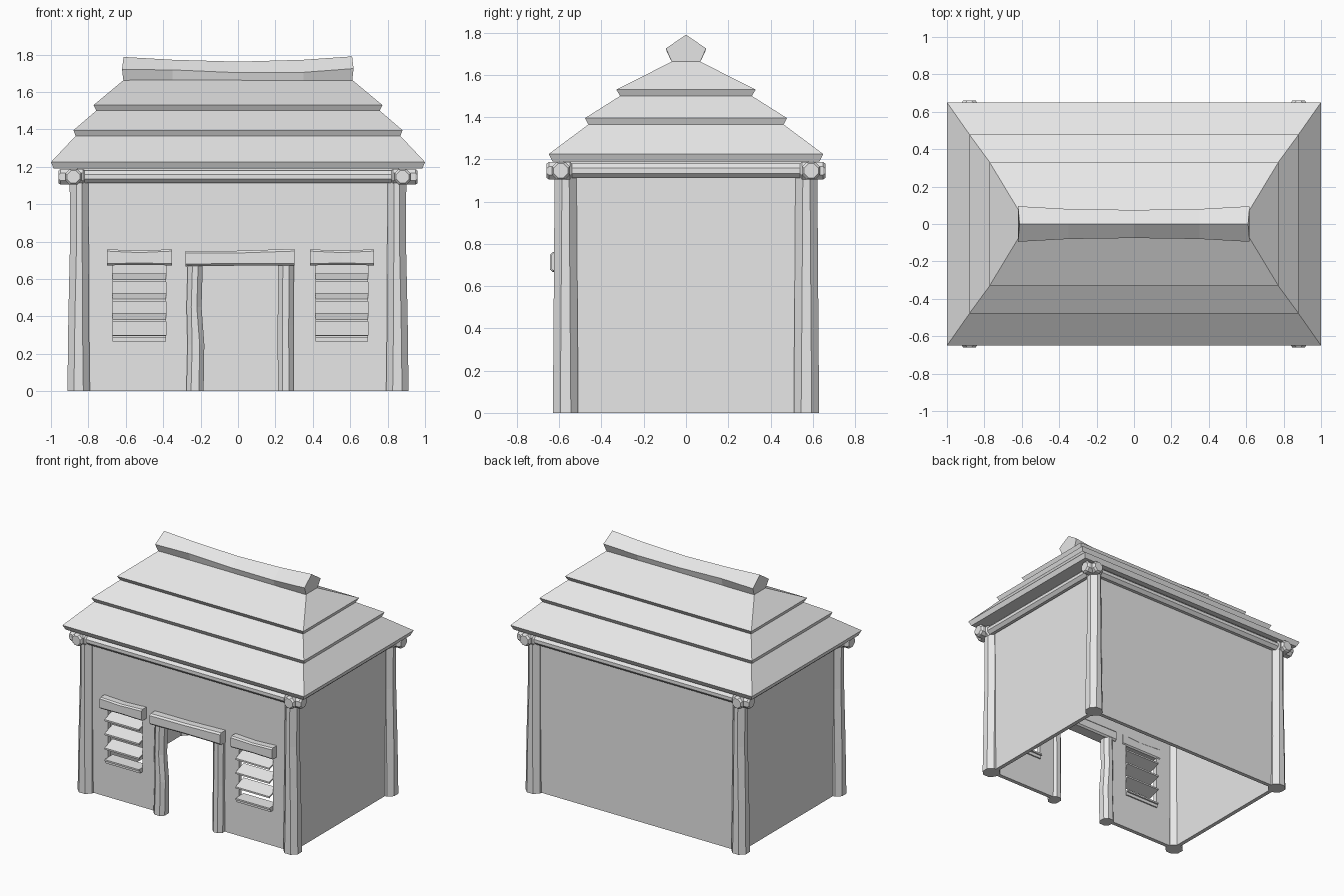
import bpy, bmesh

old = bpy.data.objects.get("Cube")
if old:
    bpy.data.objects.remove(old, do_unlink=True)

grey = bpy.data.materials.new("plain_grey")
grey.use_nodes = True
grey.diffuse_color = (0.8, 0.8, 0.8, 1)
grey.node_tree.nodes["Principled BSDF"].inputs["Base Color"].default_value = (0.8, 0.8, 0.8, 1)


def loft(name, rings):
    """Skin a list of equal-length point rings and cap both ends."""
    bm = bmesh.new()
    loops = [[bm.verts.new(p) for p in ring] for ring in rings]
    n = len(loops[0])
    for a, b in zip(loops, loops[1:]):
        for i in range(n):
            j = (i + 1) % n
            bm.faces.new((a[i], a[j], b[j], b[i]))
    bm.faces.new(loops[0])
    bm.faces.new(loops[-1])
    bmesh.ops.recalc_face_normals(bm, faces=bm.faces)
    mesh = bpy.data.meshes.new(name)
    bm.to_mesh(mesh)
    bm.free()
    mesh.materials.append(grey)
    obj = bpy.data.objects.new(name, mesh)
    bpy.context.scene.collection.objects.link(obj)
    return obj


def rect(hx, hy, z):
    return [(-hx, -hy, z), (hx, -hy, z), (hx, hy, z), (-hx, hy, z)]


def box(name, x0, x1, y0, y1, z0, z1):
    return loft(name, [[(x0, y0, z), (x1, y0, z), (x1, y1, z), (x0, y1, z)] for z in (z0, z1)])


def log(name, axis, stations, cut):
    """Chamfered timber; each station is (position, u, v, half_u, half_v)."""
    rings = []
    for t, u, v, a, b in stations:
        outline = [(a, b - cut), (a - cut, b), (cut - a, b), (-a, b - cut),
                   (-a, cut - b), (cut - a, -b), (a - cut, -b), (a, cut - b)]
        ring = []
        for du, dv in outline:
            p, q = u + du, v + dv
            ring.append({"x": (t, p, q), "y": (p, t, q), "z": (p, q, t)}[axis])
        rings.append(ring)
    return loft(name, rings)


# Hollow walls with door and window openings, open underneath
WX, WY = 0.86, 0.58
WINDOWS = {"right": (-0.67, -0.385), "left": (0.415, 0.695)}
walls = box("walls", -WX, WX, -WY, WY, 0, 1.195)
cutters = [box("room_cutter", 0.03 - WX, WX - 0.03, 0.03 - WY, WY - 0.03, -0.2, 1.4),
           box("door_cutter", -0.23, 0.255, -0.8, -0.4, -0.1, 0.71)]
for x0, x1 in WINDOWS.values():
    cutters.append(box("window_cutter", x0, x1, -0.8, -0.4, 0.28, 0.69))
bpy.context.view_layer.objects.active = walls
for cutter in cutters:
    cutter.hide_render = True
    mod = walls.modifiers.new("opening", "BOOLEAN")
    mod.operation = "DIFFERENCE"
    mod.solver = "EXACT"
    mod.object = cutter
    bpy.ops.object.modifier_apply(modifier=mod.name)
    bpy.data.objects.remove(cutter, do_unlink=True)

# Corner posts, slightly bent and tapered
for sx, side in ((-1, "right"), (1, "left")):
    for sy, end in ((-1, "front"), (1, "back")):
        x, y = 0.852 * sx, 0.57 * sy
        log(f"{end}_{side}_post", "z",
            [(0, x, y, 0.06, 0.06),
             (0.4, x, y, 0.055, 0.057),
             (0.8, x - 0.004 * sx, y, 0.05, 0.054),
             (1.14, x - 0.002 * sx, y, 0.05, 0.052)], 0.035)


# Tie beams that cross at the corners and end in thicker knobs
def tie_beam(name, axis, reach, offset, knob):
    thick, thin = 0.042, 0.034
    log(name, axis, [(t, offset, 1.146, r, r) for t, r in (
        (-reach, thick - 0.008), (-reach + 0.012, thick), (-knob, thick), (-knob + 0.01, thin),
        (knob - 0.01, thin), (knob, thick), (reach - 0.012, thick), (reach, thick - 0.008))], 0.022)


for s, end, side in ((-1, "front", "right"), (1, "back", "left")):
    tie_beam(f"{end}_tie_beam", "x", 0.96, 0.592 * s, 0.83)
    tie_beam(f"{side}_tie_beam", "y", 0.66, 0.88 * s, 0.55)

# Three-tier hipped roof
loft("roof", [rect(*r) for r in (
    (0.985, 0.632, 1.19), (1.0, 0.65, 1.225),
    (0.868, 0.462, 1.365), (0.88, 0.478, 1.395),
    (0.758, 0.312, 1.5), (0.772, 0.33, 1.53),
    (0.61, 0.062, 1.665))])

# Sagging five-sided ridge log
ridge = []
for x, half, shoulder, top in (
        (-0.612, 0.095, 1.72, 1.787), (-0.35, 0.08, 1.718, 1.772), (0, 0.075, 1.703, 1.762),
        (0.35, 0.08, 1.705, 1.772), (0.61, 0.095, 1.725, 1.79)):
    flare = 0.008 if x > 0.5 else -0.008 if x < -0.5 else 0
    ridge.append([(x, 0, top), (x + flare, half, shoulder), (x, 0.065, 1.655),
                  (x, -0.065, 1.655), (x + flare, -half, shoulder)])
loft("ridge_log", ridge)

# Door frame
log("door_right_jamb", "z", [(0, -0.23, -0.58, 0.046, 0.05), (0.25, -0.225, -0.58, 0.045, 0.047),
                             (0.45, -0.235, -0.58, 0.04, 0.045), (0.69, -0.228, -0.58, 0.04, 0.045)], 0.025)
log("door_left_jamb", "z", [(0, 0.255, -0.58, 0.042, 0.05), (0.35, 0.254, -0.58, 0.042, 0.046),
                            (0.69, 0.257, -0.58, 0.042, 0.045)], 0.025)
log("door_lintel", "x", [(-0.282, -0.588, 0.709, 0.056, 0.041), (0, -0.588, 0.711, 0.053, 0.04),
                         (0.303, -0.588, 0.716, 0.056, 0.045)], 0.012)

# Louvred windows
for side, (x0, x1) in WINDOWS.items():
    mid = (x0 + x1) / 2
    log(f"{side}_window_lintel", "x",
        [(x0 - 0.03, -0.59, 0.716, 0.047, 0.043), (mid, -0.59, 0.713, 0.044, 0.038),
         (x1 + 0.032, -0.59, 0.716, 0.047, 0.043)], 0.01)
    for i, z in enumerate((0.585, 0.48, 0.372, 0.285)):
        rise = 0.045 if i < 3 else 0.015
        loft(f"{side}_window_slat_{i + 1}",
             [[(x, -0.622, z), (x, -0.622, z + 0.012), (x, -0.528, z + rise), (x, -0.528, z + rise - 0.012)]
              for x in (x0, x1)])
    box(f"{side}_window_sill", x0, x1, -0.61, -0.54, 0.265, 0.288)
